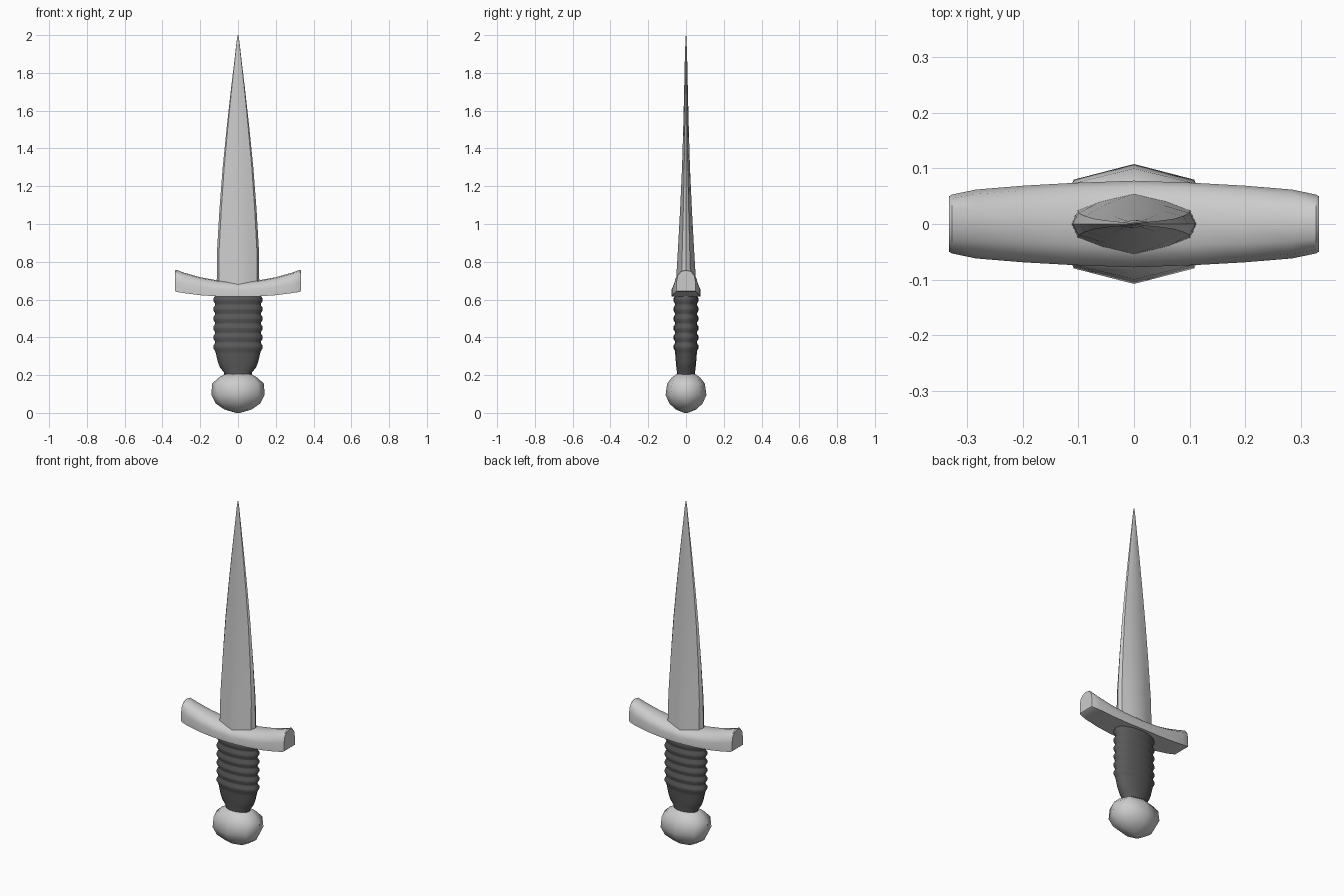
import bpy, bmesh, math

if "Cube" in bpy.data.objects:
    bpy.data.objects.remove(bpy.data.objects["Cube"])

def loft(name, rings, angle=40):
    """Skin a list of equal-sized point rings, capping both ends."""
    bm = bmesh.new()
    loops = [[bm.verts.new(p) for p in ring] for ring in rings]
    n = len(loops[0])
    for a, b in zip(loops, loops[1:]):
        for i in range(n):
            j = (i + 1) % n
            bm.faces.new((a[i], a[j], b[j], b[i]))
    bm.faces.new(loops[0])
    bm.faces.new(loops[-1])
    bmesh.ops.recalc_face_normals(bm, faces=bm.faces)
    mesh = bpy.data.meshes.new(name)
    bm.to_mesh(mesh)
    bm.free()
    obj = bpy.data.objects.new(name, mesh)
    bpy.context.collection.objects.link(obj)
    bpy.ops.object.select_all(action='DESELECT')
    obj.select_set(True)
    bpy.context.view_layer.objects.active = obj
    bpy.ops.object.shade_smooth_by_angle(angle=math.radians(angle))
    return obj

def stack(section, profile):
    """Scale a unit section to (half width, half depth) at each height."""
    return [[(x * w, y * d, z) for x, y in section] for z, w, d in profile]

def ellipse(n):
    return [(math.cos(2 * math.pi * i / n), math.sin(2 * math.pi * i / n)) for i in range(n)]

# Blade: flattened diamond section with blunted edges
diamond = [(1, 0), (0.9, 0.46), (0.5, 0.77), (0, 1), (-0.5, 0.77), (-0.9, 0.46),
           (-1, 0), (-0.9, -0.46), (-0.5, -0.77), (0, -1), (0.5, -0.77), (0.9, -0.46)]
loft("blade", stack(diamond, [
    (0.66, 0.113, 0.055), (0.86, 0.111, 0.043), (1.08, 0.098, 0.031),
    (1.30, 0.081, 0.021), (1.50, 0.061, 0.015), (1.70, 0.039, 0.010),
    (1.85, 0.021, 0.007), (1.97, 0.007, 0.003), (2.00, 0.002, 0.001)]), 35)

# Crossguard: flat underside, rounded top, both ends sweeping upward
arch = [(-1, 0), (1, 0), (1, 0.45), (0.87, 0.75), (0.5, 0.95),
        (0, 1), (-0.5, 0.95), (-0.87, 0.75), (-1, 0.45)]
half = [(0.0, 0.078, 0.615, 0.692), (0.11, 0.074, 0.617, 0.702),
        (0.20, 0.069, 0.623, 0.718), (0.285, 0.062, 0.634, 0.742),
        (0.328, 0.053, 0.641, 0.758), (0.333, 0.050, 0.645, 0.754)]
stations = [(-x, d, a, b) for x, d, a, b in half[:0:-1]] + half
loft("crossguard", [[(x, y * d, a + t * (b - a)) for y, t in arch]
                    for x, d, a, b in stations])

# Grip: waisted neck below six wrapped ridges
grip_profile = [(0.19, 0.070, 0.048), (0.215, 0.075, 0.048), (0.24, 0.095, 0.051),
                (0.27, 0.107, 0.054), (0.31, 0.116, 0.057)]
for k in range(6):
    z = 0.327 + 0.05 * k
    grip_profile += [(z, 0.121, 0.058), (z + 0.015, 0.130, 0.066),
                     (z + 0.03, 0.130, 0.066), (z + 0.043, 0.121, 0.058)]
grip_profile.append((0.635, 0.118, 0.058))
grip = loft("grip", stack(ellipse(16), grip_profile), 60)
dark = bpy.data.materials.new("dark_wrap")
dark.diffuse_color = (0.1, 0.1, 0.1, 1)
dark.use_nodes = True
dark.node_tree.nodes["Principled BSDF"].inputs["Base Color"].default_value = dark.diffuse_color
grip.data.materials.append(dark)

# Pommel: eight-sided flattened ball
octagon = [(1, 0), (0.77, 0.74), (0, 1), (-0.77, 0.74),
           (-1, 0), (-0.77, -0.74), (0, -1), (0.77, -0.74)]
loft("pommel", stack(octagon, [
    (0.0, 0.01, 0.01), (0.018, 0.072, 0.055), (0.050, 0.118, 0.088),
    (0.095, 0.141, 0.108), (0.155, 0.137, 0.100), (0.187, 0.102, 0.075),
    (0.205, 0.072, 0.050)]), 60)
